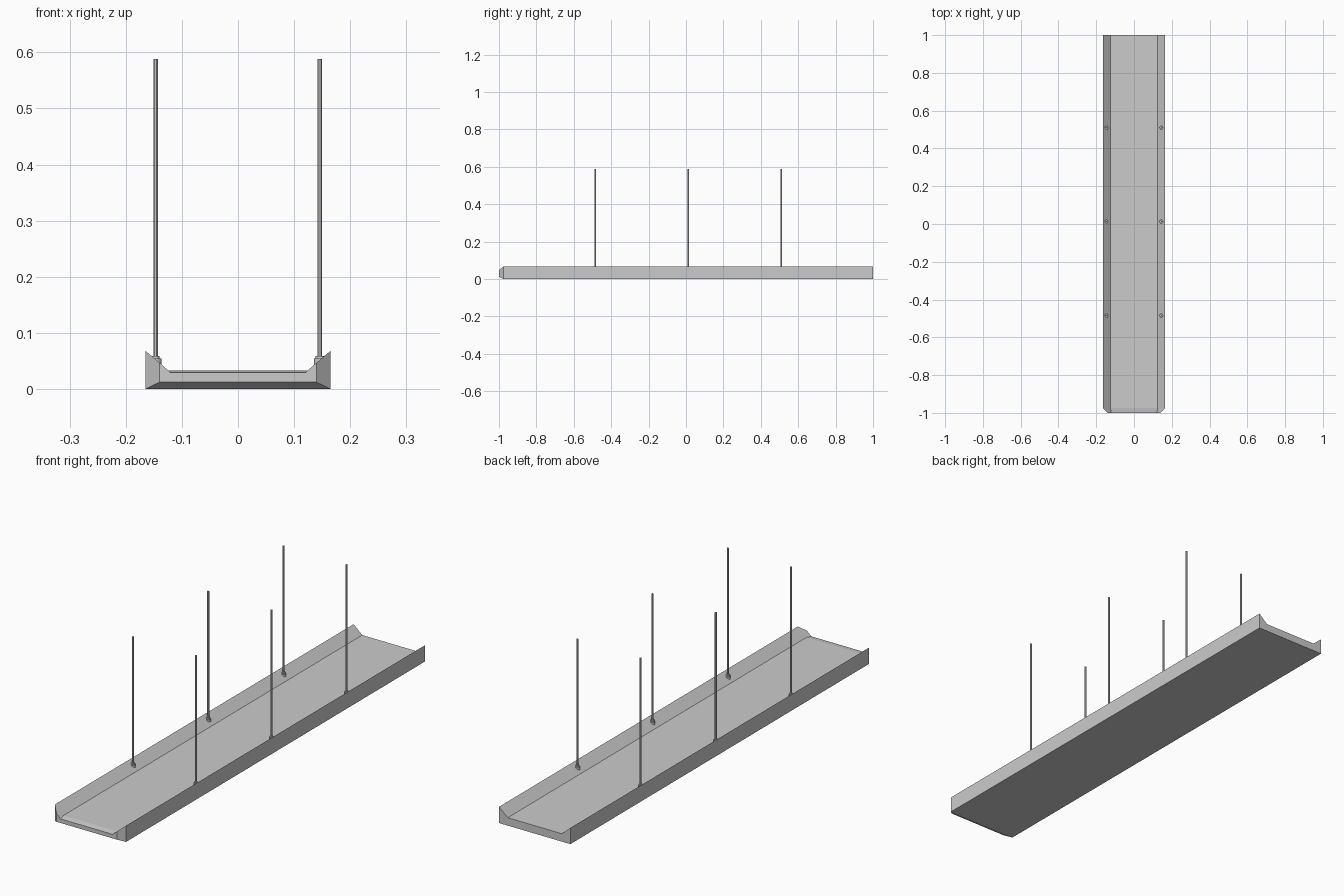
import bpy, bmesh

if "Cube" in bpy.data.objects:
    bpy.data.objects.remove(bpy.data.objects["Cube"])


def mesh_object(name, bm):
    bmesh.ops.recalc_face_normals(bm, faces=bm.faces[:])
    me = bpy.data.meshes.new(name)
    bm.to_mesh(me)
    bm.free()
    ob = bpy.data.objects.new(name, me)
    bpy.context.collection.objects.link(ob)
    return ob


# Deck: channel-shaped sections lofted along y, tapered at the front end
def section(hw, bottom, lip, inner, floor):
    half = [(hw, bottom), (hw, lip), (inner, floor)]
    return half + [(-x, z) for x, z in reversed(half)]


full = section(0.165, 0, 0.068, 0.125, 0.033)
tip = section(0.14, 0.012, 0.047, 0.12, 0.029)
bm = bmesh.new()
rings = [[bm.verts.new((x, y, z)) for x, z in prof]
         for y, prof in ((-1, tip), (-0.975, full), (1, full))]
for a, b in zip(rings, rings[1:]):
    for i in range(len(a)):
        j = (i + 1) % len(a)
        bm.faces.new((a[i], a[j], b[j], b[i]))
bm.faces.new(rings[0])
bm.faces.new(rings[-1])
mesh_object("deck", bm)


# Posts with a two-step foot, stacked as rings of radius and height
def post(name, x, y):
    for part, r, z0, z1 in (("foot", 0.0105, 0.035, 0.054),
                            ("collar", 0.0075, 0.05, 0.059),
                            ("rod", 0.004, 0.055, 0.588)):
        bpy.ops.mesh.primitive_cylinder_add(
            vertices=12, radius=r, depth=z1 - z0,
            location=(x, y, (z0 + z1) / 2))
        ob = bpy.context.object
        ob.name = f"{name}_{part}"
        bpy.ops.object.shade_smooth_by_angle()


for side, x in (("left", -0.147), ("right", 0.146)):
    for n, y in enumerate((-0.485, 0.013, 0.51)):
        post(f"{side}_post_{n + 1}", x, y)
